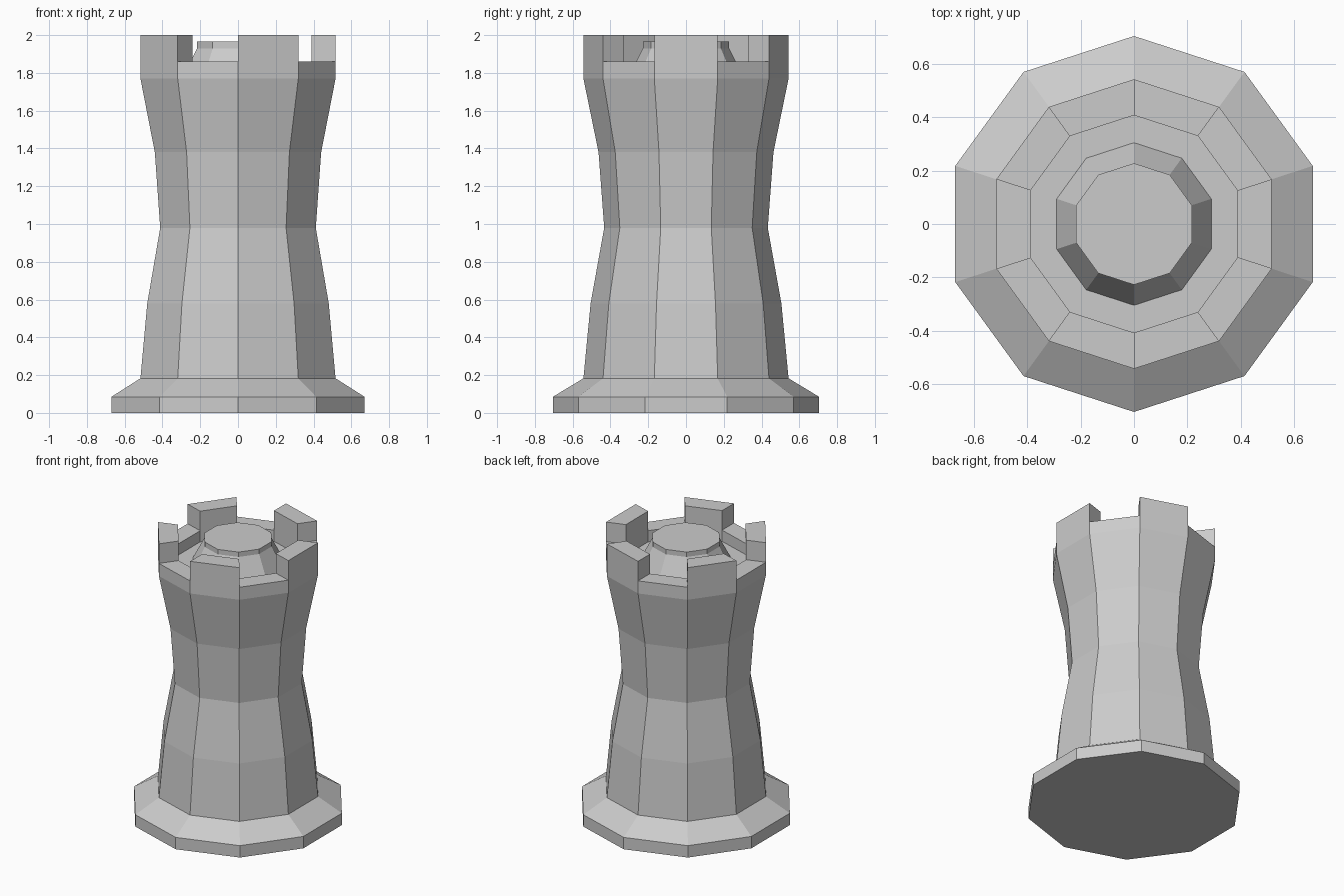
import bpy, bmesh
from math import sin, cos, radians

if "Cube" in bpy.data.objects:
    bpy.data.objects.remove(bpy.data.objects["Cube"])

SIDES = 10
STEP = 360 / SIDES


def ring(bm, r, z):
    # first vertex points to the front (-y)
    return [bm.verts.new((r * cos(radians(270 + STEP * i)),
                          r * sin(radians(270 + STEP * i)), z)) for i in range(SIDES)]


def lathe(bm, profile):
    """Stack decagon rings along (radius, z), cap both ends; returns faces per band."""
    rings = [ring(bm, r, z) for r, z in profile]
    bands = []
    for a, b in zip(rings, rings[1:]):
        bands.append([bm.faces.new((a[i], a[(i + 1) % SIDES], b[(i + 1) % SIDES], b[i]))
                      for i in range(SIDES)])
    bm.faces.new(rings[0][::-1])
    bm.faces.new(rings[-1])
    return bands


def finish(bm, name):
    bmesh.ops.recalc_face_normals(bm, faces=bm.faces[:])
    mesh = bpy.data.meshes.new(name)
    bm.to_mesh(mesh)
    bm.free()
    bpy.context.collection.objects.link(bpy.data.objects.new(name, mesh))


# Tower: foot, waisted body, parapet rim, sunken floor, central raised cap
profile = [(0.705, 0), (0.705, 0.085), (0.543, 0.183),
           (0.505, 0.58), (0.433, 0.98), (0.463, 1.38), (0.543, 1.77),
           (0.543, 1.86), (0.408, 1.86), (0.408, 1.78),
           (0.305, 1.78), (0.228, 1.93), (0.228, 1.965)]
bm = bmesh.new()
bands = lathe(bm, profile)

# Battlements: raise every other segment of the rim
rim = bands[7][::2]
res = bmesh.ops.extrude_face_region(bm, geom=rim)
tops = [v for v in res["geom"] if isinstance(v, bmesh.types.BMVert)]
bmesh.ops.translate(bm, verts=tops, vec=(0, 0, 0.14))
old = [f for f in rim if f.is_valid]
if old:
    bmesh.ops.delete(bm, geom=old, context='FACES_ONLY')
finish(bm, "castle_tower")
